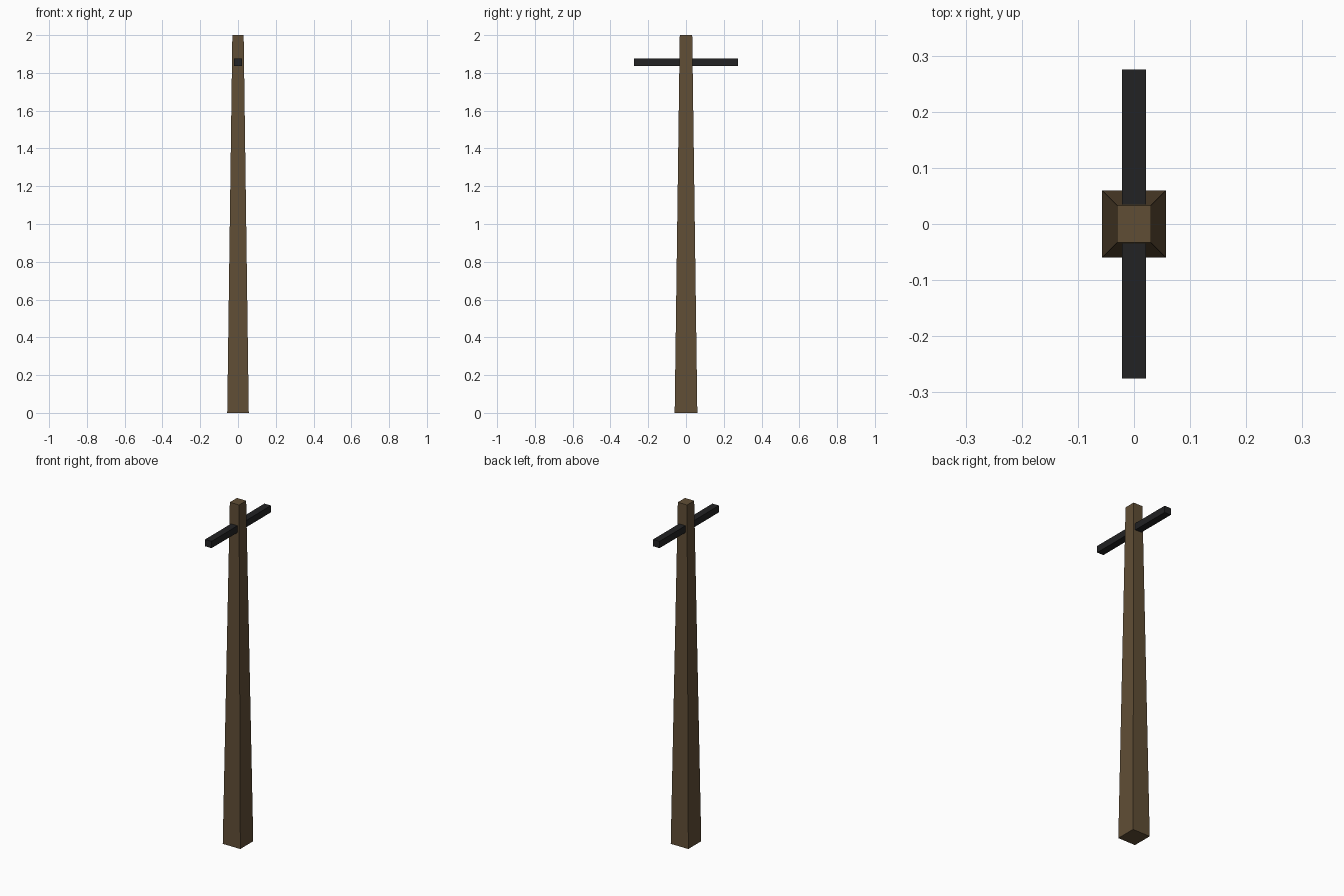
import bpy, bmesh

if "Cube" in bpy.data.objects:
    bpy.data.objects.remove(bpy.data.objects["Cube"])


def material(name, rgb):
    m = bpy.data.materials.new(name)
    m.diffuse_color = (*rgb, 1)
    m.use_nodes = True
    m.node_tree.nodes["Principled BSDF"].inputs["Base Color"].default_value = m.diffuse_color
    return m


def tapered_box(name, bottom, top, z0, z1, mat):
    """Box with half sizes (x, y) given at the bottom and at the top."""
    bm = bmesh.new()
    bmesh.ops.create_cube(bm, size=2)
    for v in bm.verts:
        half, z = (top, z1) if v.co.z > 0 else (bottom, z0)
        v.co = (v.co.x * half[0], v.co.y * half[1], z)
    mesh = bpy.data.meshes.new(name)
    bm.to_mesh(mesh)
    bm.free()
    mesh.materials.append(mat)
    obj = bpy.data.objects.new(name, mesh)
    bpy.context.collection.objects.link(obj)
    return obj


wood = material("brown wood", (0.117, 0.076, 0.036))
iron = material("dark iron", (0.016, 0.016, 0.017))

# Tapered wooden post
tapered_box("post", (0.057, 0.06), (0.03, 0.033), 0, 2, wood)
# Crossbar through the post near the top
tapered_box("crossbar", (0.021, 0.275), (0.021, 0.275), 1.837, 1.877, iron)
